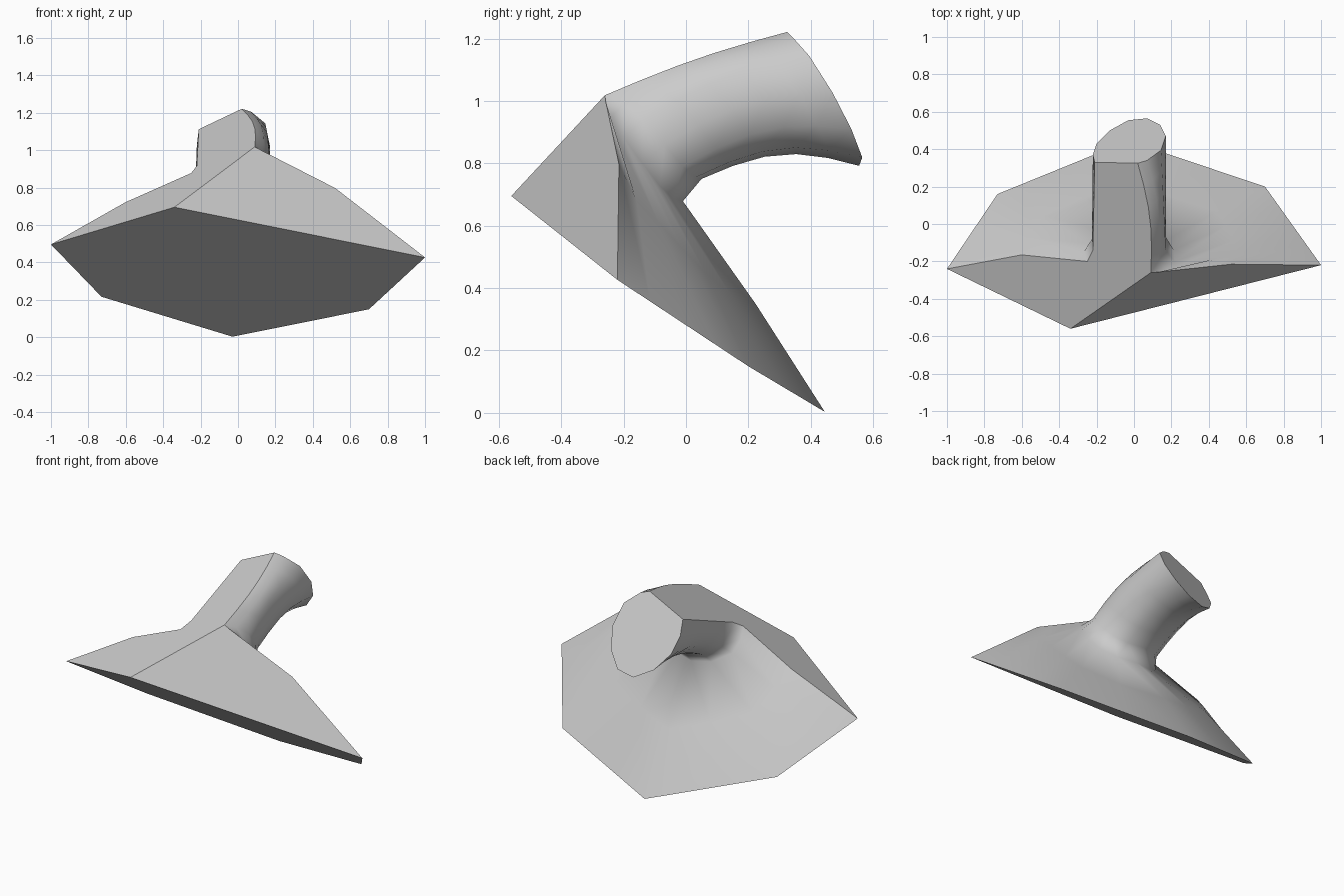
import bpy
import bmesh
import math
from mathutils import Vector

# Remove the default object
default_cube = bpy.data.objects.get("Cube")
if default_cube:
    bpy.data.objects.remove(default_cube, do_unlink=True)


# The four flat planes that cut the body, as heights over x and y
def base_plane(x, y):
    return Vector((x, y, 0.305 - 0.028 * x - 0.68 * y))


def left_plane(x, y):
    return Vector((x, y, 1.08 + 0.484 * x + 0.405 * y))


def right_plane(x, y):
    return Vector((x, y, 1.65 - 0.744 * x + 2.166 * y))


def end_plane(x, y):
    return Vector((x, y, 1.76 + 0.44 * x - 1.72 * y))


def loft_weight(column):
    """Zero at both open edges of the loft, one on the underside."""
    return math.sin(math.pi * column / last)


# Base rim: corners, then the back edge divided to match the stalk
rim_left = base_plane(-1, -0.24)
rim_back_left = base_plane(-0.73, 0.16)
rim_back = base_plane(-0.03, 0.445)
rim_back_right = base_plane(0.7, 0.2)
rim_right = base_plane(1, -0.22)
rim_front = base_plane(-0.34, -0.56)

rim = [rim_left]
for start, end, steps in (
    (rim_left, rim_back_left, 2),
    (rim_back_left, rim_back, 2),
    (rim_back, rim_back_right, 2),
    (rim_back_right, rim_right, 4),
):
    rim += [start.lerp(end, (step + 1) / steps) for step in range(steps)]
last = len(rim) - 1

# Stalk root, from the left flat edge under and round to the ridge
root_under = [
    (-.225, -.1, .87), (-.205, -.05, .8), (-.13, .02, .755),
    (-.03, .05, .75), (.07, .03, .755), (.14, -.01, .79),
    (.17, -.07, .86), (.17, -.14, .94), (.13, -.2, .99),
]
root = [left_plane(-0.22, -0.14)]
root += [Vector(point) for point in root_under]
root += [left_plane(0.09, -0.26)]

# Slanted stalk end in the same order
end_outline = [
    (-.22, .37), (-.2, .43), (-.13, .5), (-.03, .555), (.07, .565),
    (.14, .53), (.17, .47), (.145, .395), (.07, .34),
]
stalk_end = [left_plane(-0.21, 0.33)]
stalk_end += [end_plane(*point) for point in end_outline]
stalk_end += [left_plane(0.02, 0.325)]

# Fillet where the stalk flows into the base
fillet = []
for column in range(last + 1):
    point = root[column].lerp(rim[column], 0.07)
    weight = loft_weight(column)
    point += Vector((0, -0.04 - 0.05 * weight, -0.02 * weight))
    fillet.append(point)
fillet[0] = left_plane(-0.25, -0.2)
fillet[last] = right_plane(0.13, -0.257)

# Shoulder halfway down the base, fuller toward the open edges
shoulder = []
for column in range(last + 1):
    point = rim[column].lerp(fillet[column], 0.5)
    fullness = abs(1 - 2 * column / last)
    point += Vector((0, 0.03, 0.04)) * fullness
    shoulder.append(point)
shoulder[0] = left_plane(-0.6, -0.165)
shoulder[last] = right_plane(0.52, -0.215)


# Stalk sections arch upward on the underside
def stalk_section(amount):
    arch = math.sin(math.pi * amount)
    section = []
    for column in range(last + 1):
        point = root[column].lerp(stalk_end[column], amount)
        point.z += 0.06 * arch * loft_weight(column)
        if column >= last - 1:
            point.x += 0.03 * arch
        if column in (0, last):
            point = left_plane(point.x, point.y)
        section.append(point)
    return section


sections = [rim, shoulder, fillet, root]
sections += [stalk_section(step / 5) for step in range(1, 5)]
sections.append(stalk_end)

# Build the body: smooth loft closed by flat faces
mesh = bpy.data.meshes.new("angled_stalk_body")
bm = bmesh.new()
rows = [[bm.verts.new(point) for point in section] for section in sections]
front_corner = bm.verts.new(rim_front)

for lower, upper in zip(rows, rows[1:]):
    for column in range(last):
        face = bm.faces.new((
            lower[column], lower[column + 1],
            upper[column + 1], upper[column],
        ))
        face.smooth = True

root_row = sections.index(root)
left_edge = [row[0] for row in rows]
ridge_edge = [row[last] for row in rows[root_row:]]
right_edge = [row[last] for row in rows[:root_row + 1]]
flat_outlines = [
    left_edge + ridge_edge[::-1] + [front_corner],  # left flank and stalk top
    right_edge + [front_corner],                    # right flank
    rows[0] + [front_corner],                       # underside
    rows[-1],                                       # stalk end
]
for outline in flat_outlines:
    face = bm.faces.new(outline)
    face.smooth = False
    for edge in face.edges:
        edge.smooth = False

bmesh.ops.recalc_face_normals(bm, faces=bm.faces)
bm.to_mesh(mesh)
bm.free()
body = bpy.data.objects.new("angled_stalk_body", mesh)
bpy.context.scene.collection.objects.link(body)

# Plain grey material
grey = bpy.data.materials.new("light_grey")
grey.use_nodes = True
colour = (0.6, 0.6, 0.6, 1)
grey.diffuse_color = colour
for node in grey.node_tree.nodes:
    if node.type == "BSDF_PRINCIPLED":
        node.inputs["Base Color"].default_value = colour
mesh.materials.append(grey)
